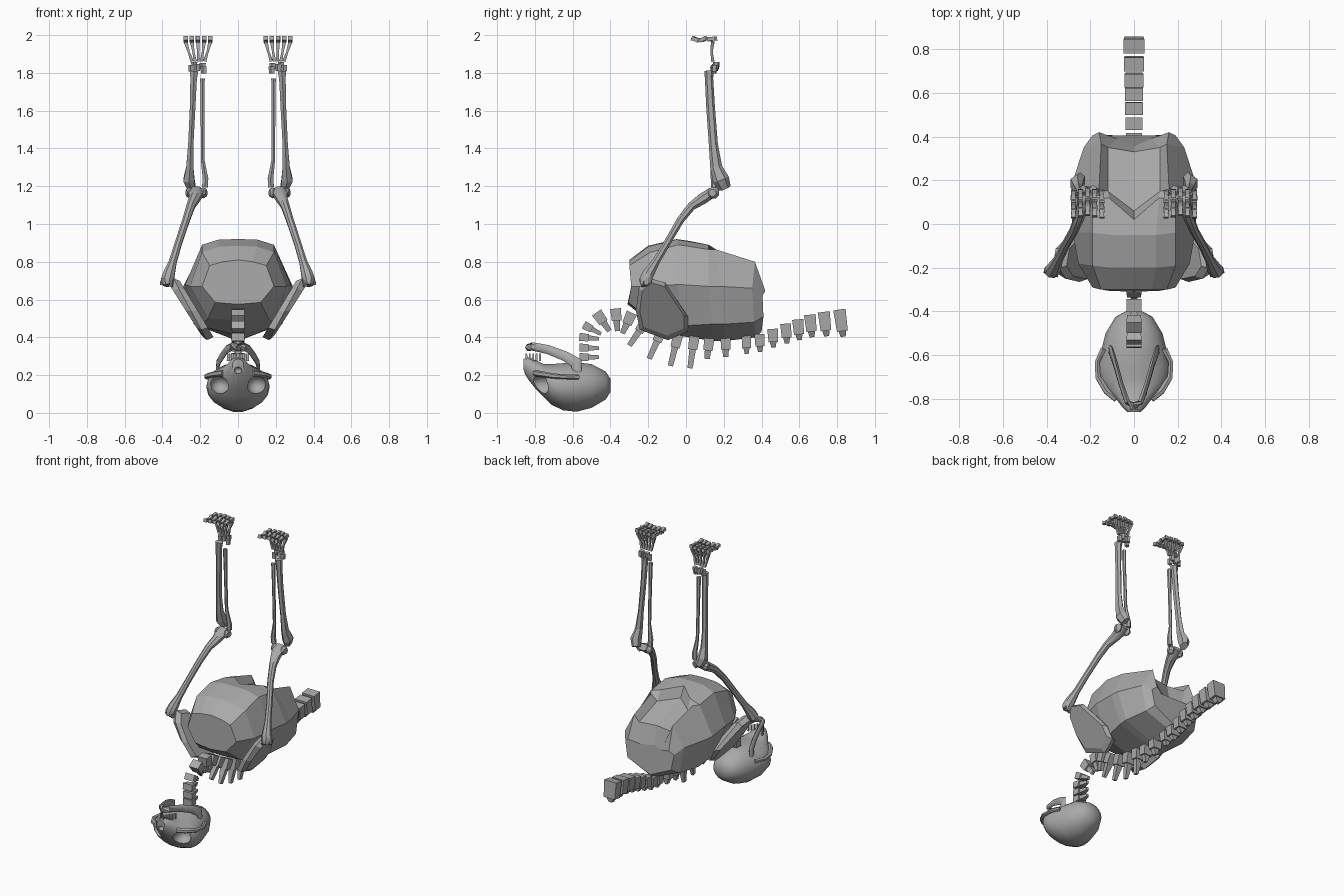
import bpy, bmesh, math
from mathutils import Vector

if "Cube" in bpy.data.objects:
    bpy.data.objects.remove(bpy.data.objects["Cube"])

bone = bpy.data.materials.new("bone_grey")
bone.diffuse_color = (0.4, 0.4, 0.4, 1)
bone.use_nodes = True
bone.node_tree.nodes["Principled BSDF"].inputs["Base Color"].default_value = bone.diffuse_color


def finish(name, bm, smooth=None):
    bmesh.ops.recalc_face_normals(bm, faces=bm.faces)
    me = bpy.data.meshes.new(name)
    bm.to_mesh(me)
    bm.free()
    ob = bpy.data.objects.new(name, me)
    bpy.context.collection.objects.link(ob)
    me.materials.append(bone)
    if smooth:
        bpy.ops.object.select_all(action='DESELECT')
        ob.select_set(True)
        bpy.context.view_layer.objects.active = ob
        bpy.ops.object.shade_smooth_by_angle(angle=math.radians(smooth))
    return ob


def loft(bm, rings):
    """Skin closed rings of equal length and cap both ends."""
    vs = [[bm.verts.new(p) for p in r] for r in rings]
    n = len(vs[0])
    for a, b in zip(vs, vs[1:]):
        for i in range(n):
            bm.faces.new((a[i], a[(i + 1) % n], b[(i + 1) % n], b[i]))
    bm.faces.new(vs[0])
    bm.faces.new(vs[-1])


def tube(bm, path, sides=8):
    """Path points are (x, y, z, radius, optional second radius)."""
    pts = [Vector(p[:3]) for p in path]
    rings = []
    for i, p in enumerate(path):
        t = (pts[min(i + 1, len(pts) - 1)] - pts[max(i - 1, 0)]).normalized()
        ref = Vector((1, 0, 0)) if abs(t.x) < 0.8 else Vector((0, 0, 1))
        u = (ref - t * ref.dot(t)).normalized()
        v = t.cross(u)
        rings.append([pts[i] + u * p[3] * math.cos(a) + v * p[-1] * math.sin(a)
                      for a in [2 * math.pi * (k + .5) / sides for k in range(sides)]])
    loft(bm, rings)


def mirrored(path, s):
    return [(p[0] * s, *p[1:]) for p in path]


def block(bm, w, ends):
    """Tapered bar in the side plane; each end is (y, z, angle, half thickness, width factor)."""
    rings = []
    for y, z, a, h, f in ends:
        dy, dz = math.cos(a) * h, math.sin(a) * h
        rings.append([(-w * f, y - dy, z - dz), (w * f, y - dy, z - dz),
                      (w * f, y + dy, z + dz), (-w * f, y + dy, z + dz)])
    loft(bm, rings)


def vertebra(name, y, z, deg, length, height, width, spine, taper):
    bm = bmesh.new()
    a = math.radians(deg)
    d = Vector((math.sin(a), -math.cos(a)))   # direction of the spinous process
    c = Vector((y, z))
    top, low, tip = c - d * height / 2, c + d * height / 2, c + d * (height / 2 + spine)
    block(bm, width / 2, [(*top, a, length / 2, 1), (*low, a, length / 2 * .88, .9)])
    block(bm, width / 2, [(*low, a, length / 2 * .62, .6), (*tip, a, length / 2 * taper, .25)])
    finish(name, bm)


# Tail, back and neck vertebrae: y, z, tilt, length, height, width, spine, taper
for i, (y, z, h) in enumerate([(.82, .49, .115), (.735, .485, .10), (.66, .475, .09), (.595, .455, .08),
                               (.53, .435, .075), (.46, .41, .07), (.39, .385, .065), (.32, .38, .075)]):
    vertebra(f"tail_vertebra_{i + 1}", y, z, 8 - i, .066 - i * .002, h, .095 - i * .0035, .03, .4)
for i, (y, z, deg, spine) in enumerate([(.21, .37, 0, .04), (.12, .365, -6, .045), (.04, .37, -8, .10),
                                        (-.05, .38, -14, .10), (-.14, .41, -24, .10), (-.23, .46, -34, .09)]):
    vertebra(f"back_vertebra_{i + 1}", y, z, deg, .055, .07, .07, spine, .5)
for i, (y, z, deg) in enumerate([(-.30, .50, -25), (-.37, .52, 5), (-.455, .505, 35), (-.52, .455, 62),
                                 (-.54, .40, 84), (-.54, .345, 88), (-.54, .295, 90)]):
    k = 1 if i < 3 else .75
    vertebra(f"neck_vertebra_{i + 1}", y, z, deg, .058 * k, .065 * k, .07, .055, .45)

# Rib cage: half cross-sections from top centre to bottom centre, with a hollowed arch behind
ribs = [
    [(0, -.30, .81), (.08, -.30, .80), (.15, -.30, .78), (.19, -.29, .67), (.12, -.305, .585), (0, -.31, .575)],
    [(0, -.20, .885), (.10, -.20, .88), (.19, -.19, .85), (.255, -.18, .67), (.16, -.2, .50), (0, -.2, .49)],
    [(0, -.05, .92), (.10, -.05, .918), (.19, -.04, .89), (.28, -.04, .68), (.20, -.04, .46), (0, -.05, .41)],
    [(0, .02, .91), (.115, .12, .89), (.19, .12, .865), (.29, .12, .67), (.23, .14, .47), (0, .15, .38)],
    [(0, .06, .84), (.12, .15, .82), (.16, .16, .865), (.285, .18, .67), (.235, .2, .47), (0, .2, .38)],
    [(0, .33, .75), (.12, .35, .75), (.15, .365, .80), (.23, .35, .66), (.20, .36, .48), (0, .37, .40)],
    [(0, .355, .62), (.08, .39, .62), (.16, .42, .645), (.19, .405, .62), (.17, .41, .51), (0, .40, .43)],
]
bm = bmesh.new()
loft(bm, [r + [(-x, y, z) for x, y, z in r[-2:0:-1]] for r in ribs])
finish("rib_cage", bm)

# Shoulder blades, arms and hands on both sides
blade = [(-.20, .715), (-.25, .66), (-.265, .54), (-.245, .44), (-.095, .385), (.01, .43), (.01, .51), (-.11, .69)]
for s, side in ((1, "right"), (-1, "left")):
    bm = bmesh.new()
    rings = []
    for scale, off in ((.9, -.045), (1, -.01), (.85, .018)):
        cy, cz = -.13, .55
        rings.append([(s * (.175 + (z - .385) * .54 + off),
                       cy + (y - cy) * scale, cz + (z - cz) * scale) for y, z in blade])
    loft(bm, rings)
    finish(f"shoulder_blade_{side}", bm)

    bm = bmesh.new()
    tube(bm, mirrored([(.375, -.225, .675, .022), (.375, -.215, .70, .036), (.365, -.20, .735, .033),
                       (.345, -.16, .80, .022), (.315, -.10, .90, .020), (.275, -.03, 1.02, .021),
                       (.25, .03, 1.095, .024), (.23, .09, 1.135, .032), (.222, .135, 1.165, .044, .03),
                       (.22, .165, 1.18, .038, .022)], s))
    tube(bm, mirrored([(.345, -.225, .685, .02), (.41, -.21, .69, .014)], s), 6)   # shoulder knob
    for x in (.185, .255):                                                        # elbow knuckles
        tube(bm, mirrored([(x - .018, .14, 1.165, .02), (x, .145, 1.165, .032),
                           (x + .018, .14, 1.165, .02)], s), 8)
    finish(f"upper_arm_{side}", bm, 40)

    bm = bmesh.new()
    tube(bm, mirrored([(.245, .205, 1.19, .025, .034), (.26, .185, 1.235, .034, .044),
                       (.255, .16, 1.30, .022, .032), (.25, .145, 1.42, .016, .024),
                       (.24, .13, 1.62, .017, .023), (.235, .122, 1.77, .02, .022),
                       (.232, .122, 1.81, .026, .025)], s), 6)
    finish(f"outer_forearm_{side}", bm)
    bm = bmesh.new()
    tube(bm, mirrored([(.175, .15, 1.195, .018), (.172, .148, 1.24, .017), (.187, .14, 1.34, .011),
                       (.188, .13, 1.60, .011), (.188, .125, 1.77, .014)], s), 6)
    finish(f"inner_forearm_{side}", bm)

    # Wrist bones
    bm = bmesh.new()
    for x, y, z in ((.18, .145, 1.815), (.215, .155, 1.828), (.245, .15, 1.825), (.185, .16, 1.835), (.23, .16, 1.84)):
        tube(bm, mirrored([(x, y, z - .018, .016), (x, y, z + .018, .018)], s), 5)
    finish(f"wrist_{side}", bm)

    # Five fanned palm bones, each with three finger joints
    bm = bmesh.new()
    for k in range(-2, 3):
        x0, x1 = .21 + k * .017, .212 + k * .0325
        arc = -.006 * abs(k)
        tube(bm, mirrored([(x0, .142, 1.862, .012), ((x0 + x1) / 2, .135, 1.91, .008),
                           (x1, .142, 1.965, .014)], s), 4)
        for j, (ya, za, yb, zb) in enumerate([(.165, 1.982, .125, 1.978), (.115, 1.984, .085, 1.972),
                                              (.075, 1.972, .04, 1.984)]):
            tube(bm, mirrored([(x1, ya + arc, za, .017), (x1, (ya + yb) / 2 + arc, (za + zb) / 2, .013),
                               (x1, yb + arc, zb, .0165)], s), 4)
    finish(f"hand_{side}", bm)

# Skull: y, half width, low z, high z
bm = bmesh.new()
rings = []
for y, w, lo, hi in [(-.40, .04, .11, .18), (-.425, .085, .07, .22), (-.50, .13, .025, .26), (-.58, .15, .004, .27),
                     (-.65, .168, .012, .265), (-.71, .165, .04, .26), (-.755, .13, .085, .26),
                     (-.795, .085, .125, .28), (-.835, .055, .175, .295), (-.86, .03, .22, .285)]:
    rings.append([(w * math.cos(a), y, (lo + hi) / 2 + (hi - lo) / 2 * math.sin(a))
                  for a in [2 * math.pi * k / 18 for k in range(18)]])
loft(bm, rings)
skull = finish("skull", bm)

# Eye sockets and nose opening are cut into the skull
bm = bmesh.new()
for x, y, z, r in ((.098, -.765, .15, .058), (-.098, -.765, .15, .058), (0, -.865, .225, .022)):
    geo = bmesh.ops.create_icosphere(bm, subdivisions=2, radius=r)["verts"]
    for v in geo:
        v.co = Vector((v.co.x * .95 + x, v.co.y * 1.3 + y, v.co.z * .9 + z))
cutter = finish("socket_cutter", bm)
cutter.hide_render = True
cutter.hide_viewport = True
mod = skull.modifiers.new("sockets", 'BOOLEAN')
mod.operation, mod.object, mod.solver = 'DIFFERENCE', cutter, 'EXACT'
bpy.context.view_layer.objects.active = skull
skull.select_set(True)
bpy.ops.object.modifier_apply(modifier="sockets")
bpy.ops.object.shade_smooth_by_angle(angle=math.radians(35))

# Cheek arches and V-shaped jaw
bm = bmesh.new()
for s in (1, -1):
    tube(bm, mirrored([(.08, -.80, .21, .016), (.125, -.765, .205, .016), (.165, -.70, .195, .014),
                       (.168, -.63, .19, .012), (.14, -.57, .19, .014)], s), 6)
finish("cheek_arches", bm, 40)
bm = bmesh.new()
for s in (1, -1):
    tube(bm, mirrored([(.0, -.835, .345, .02, .02), (.03, -.815, .352, .014, .022), (.06, -.73, .335, .012, .024),
                       (.085, -.64, .30, .012, .026), (.105, -.58, .265, .011, .032), (.11, -.575, .20, .01, .022)], s), 6)
finish("jaw", bm, 40)

# Teeth
bm = bmesh.new()
for s in (1, -1):
    for k in range(5):
        x, y = .01 + k * .011, -.845 + k * .018
        tube(bm, mirrored([(x, y, .275, .008), (x, y, .315, .006)], s), 4)
finish("teeth", bm)
